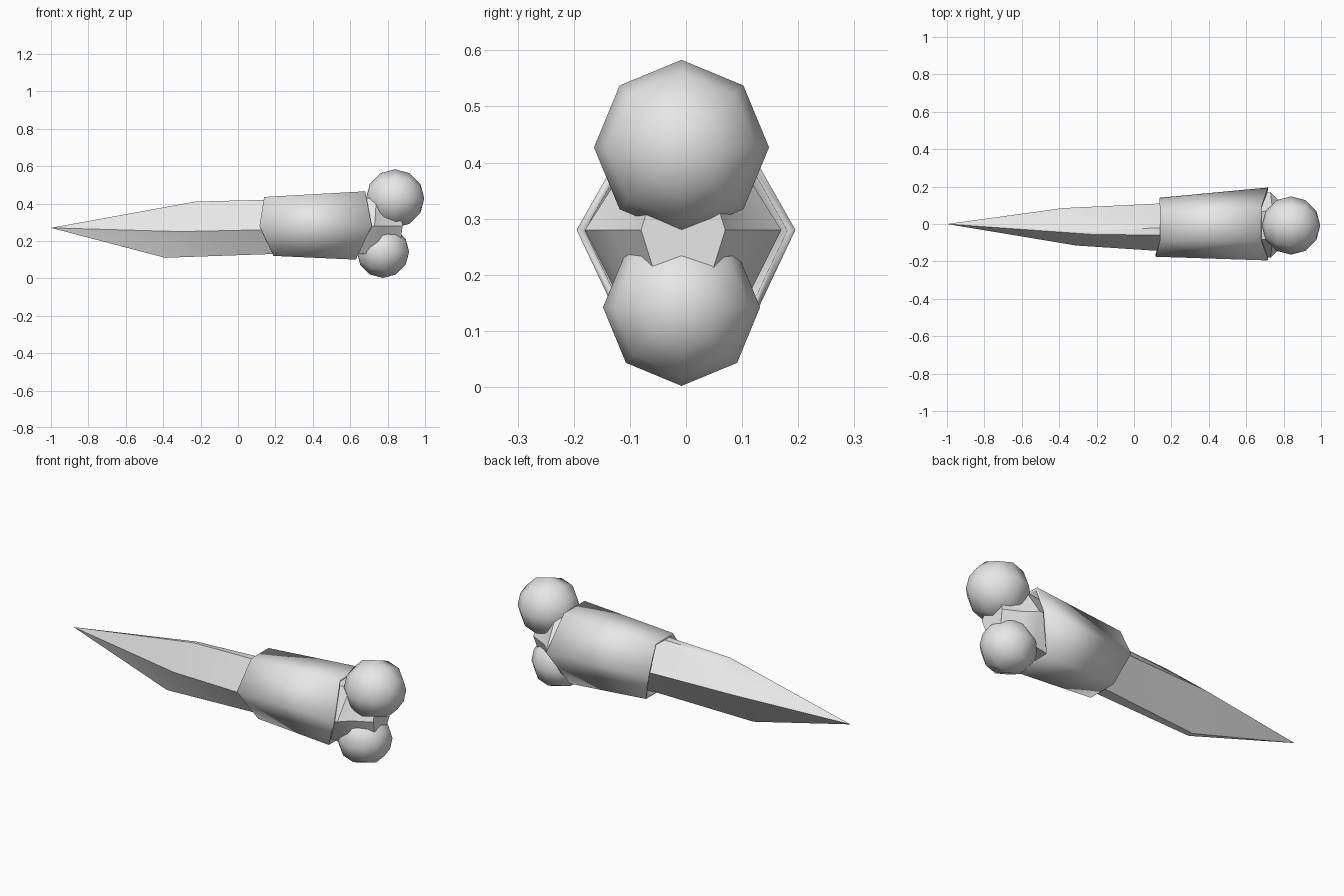
import bpy
import bmesh
import math
from mathutils import Matrix, Vector

default_cube = bpy.data.objects.get("Cube")
if default_cube:
    bpy.data.objects.remove(default_cube, do_unlink=True)

bone_grey = bpy.data.materials.new("bone_grey")
bone_grey.use_nodes = True
GREY = (0.8, 0.8, 0.8, 1)
bone_grey.diffuse_color = GREY
bone_grey.node_tree.nodes["Principled BSDF"].inputs["Base Color"].default_value = GREY


def finish(name, bm, angle):
    bmesh.ops.recalc_face_normals(bm, faces=bm.faces)
    mesh = bpy.data.meshes.new(name)
    bm.to_mesh(mesh)
    bm.free()
    mesh.materials.append(bone_grey)
    obj = bpy.data.objects.new(name, mesh)
    bpy.context.collection.objects.link(obj)
    bpy.ops.object.select_all(action="DESELECT")
    obj.select_set(True)
    bpy.context.view_layer.objects.active = obj
    bpy.ops.object.shade_smooth_by_angle(angle=math.radians(angle))
    return obj


def six_sided(back, front, top, bottom, top_half, bottom_half):
    """Section from four corner points, the top and bottom ones widened into edges."""
    across = Vector((0, 1, 0))
    back, front, top, bottom = map(Vector, (back, front, top, bottom))
    return [back, top + across * top_half, top - across * top_half,
            front, bottom - across * bottom_half, bottom + across * bottom_half]


def skin(bm, sections):
    """Join consecutive sections with faces and return the vertex rings."""
    rings = [[bm.verts.new(p) for p in s] for s in sections]
    for a, b in zip(rings, rings[1:]):
        for i in range(len(a)):
            j = (i + 1) % len(a)
            bm.faces.new((a[i], a[j], b[j], b[i]))
    return rings


# Pointed blade that runs through the grip and ends in a bone neck
bm = bmesh.new()
rings = skin(bm, [
    six_sided((-.38, .085, .29), (-.31, -.115, .25), (-.23, -.045, .41), (-.39, -.045, .11), .01, .015),
    six_sided((.15, .11, .29), (.15, -.145, .26), (.15, -.04, .42), (.18, -.03, .13), .02, .03),
    six_sided((.73, .17, .28), (.73, -.18, .28), (.74, -.005, .43), (.69, -.005, .13), .08, .1),
    six_sided((.78, .12, .28), (.78, -.13, .28), (.78, -.005, .4), (.76, -.005, .15), .07, .08),
    six_sided((.88, .07, .28), (.88, -.08, .28), (.87, -.005, .36), (.87, -.005, .2), .05, .05),
])
tip = bm.verts.new((-1, 0, .27))
first = rings[0]
for i in range(len(first)):
    bm.faces.new((tip, first[i - 1], first[i]))
bm.faces.new(rings[-1])
finish("bone_blade", bm, 40)

# Open grip sleeve around the rear half
bm = bmesh.new()
skin(bm, [
    six_sided((.135, .14, .28), (.115, -.175, .28), (.14, -.01, .435), (.19, -.01, .12), .075, .085),
    six_sided((.715, .195, .28), (.715, -.195, .28), (.68, 0, .465), (.63, 0, .1), .09, .11),
])
sleeve = finish("grip_sleeve", bm, 65)
wall = sleeve.modifiers.new("wall", "SOLIDIFY")
wall.thickness = .015
wall.offset = -1


# Two rounded bone knobs
def knob(name, centre, radius):
    bm = bmesh.new()
    bmesh.ops.create_uvsphere(bm, u_segments=8, v_segments=6, radius=radius,
                              matrix=Matrix.Translation(centre) @ Matrix.Rotation(math.pi / 2, 4, "Y"))
    finish(name, bm, 60)


knob("upper_knob", (.84, -.008, .427), .156)
knob("lower_knob", (.775, -.008, .142), .14)
